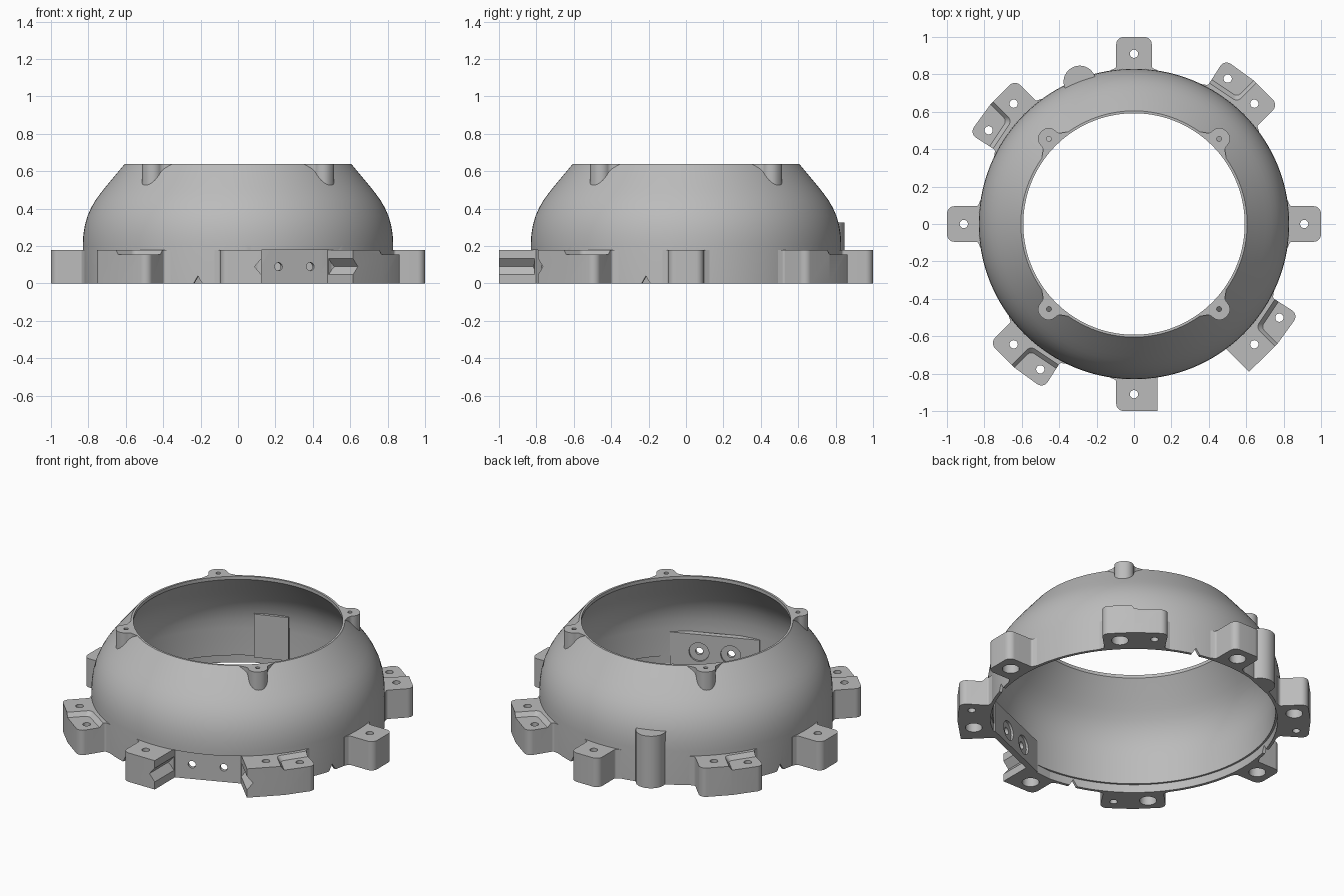
import bpy, bmesh, math
from mathutils import Matrix, Vector

if "Cube" in bpy.data.objects:
    bpy.data.objects.remove(bpy.data.objects["Cube"])

grey = bpy.data.materials.new("matte grey")
grey.use_nodes = True
grey.diffuse_color = (0.5, 0.5, 0.5, 1)
grey.node_tree.nodes["Principled BSDF"].inputs["Base Color"].default_value = (0.5, 0.5, 0.5, 1)


def finish(name, bm):
    bmesh.ops.recalc_face_normals(bm, faces=bm.faces)
    me = bpy.data.meshes.new(name)
    bm.to_mesh(me)
    bm.free()
    me.materials.append(grey)
    ob = bpy.data.objects.new(name, me)
    bpy.context.collection.objects.link(ob)
    return ob


def turn(az):
    return Matrix.Rotation(math.radians(az), 4, 'Z')


def rounded(points):
    """Outline of (u, v, radius) corners with exact arcs."""
    out = []
    for i, p in enumerate(points):
        c = Vector(p[:2])
        r = p[2] if len(p) > 2 else 0
        if not r:
            out.append(c)
            continue
        a = (Vector(points[i - 1][:2]) - c).normalized()
        b = (Vector(points[(i + 1) % len(points)][:2]) - c).normalized()
        half = a.angle(b) / 2
        reach, w = r / math.tan(half), math.sin(half)
        for k in range(9):
            t = k / 8
            wa, wc, wb = (1 - t) ** 2, 2 * t * (1 - t) * w, t * t
            out.append(c + (a * wa + b * wb) * reach / (wa + wc + wb))
    return out


def prism(name, points, z0, z1, az, lean=(0, 0)):
    """Outline in radial / tangential axes, raised from z0 to z1."""
    bm = bmesh.new()
    outline = rounded(points)
    low = [bm.verts.new((p.x, p.y, z0)) for p in outline]
    top = [bm.verts.new((p.x + lean[0], p.y + lean[1], z1)) for p in outline]
    n = len(outline)
    bm.faces.new(low)
    bm.faces.new(top)
    for i in range(n):
        j = (i + 1) % n
        bm.faces.new((low[i], low[j], top[j], top[i]))
    bmesh.ops.transform(bm, matrix=turn(az), verts=bm.verts)
    return finish(name, bm)


def rod(az, u, v, z, length, ru, rv, segs=32, radial=False):
    """Cutter rod: upright, or lying along the radial direction."""
    bm = bmesh.new()
    m = turn(az) @ Matrix.Translation((u, v, z))
    if radial:
        m = m @ Matrix.Rotation(math.pi / 2, 4, 'Y')
    m = m @ Matrix.Diagonal((ru, rv, length, 1))
    bmesh.ops.create_cone(bm, cap_ends=True, segments=segs, radius1=1, radius2=1, depth=1, matrix=m)
    return finish("cutter", bm)


def lathe(name, profile, steps=144):
    bm = bmesh.new()
    rings = [[bm.verts.new((r * math.cos(2 * math.pi * k / steps), r * math.sin(2 * math.pi * k / steps), z))
              for k in range(steps)] for r, z in profile]
    for i in range(len(rings)):
        a, b = rings[i - 1], rings[i]
        if profile[i - 1][0] == 0 and profile[i][0] == 0:
            continue
        for k in range(steps):
            j = (k + 1) % steps
            bm.faces.new((a[k], a[j], b[j], b[k]))
    bmesh.ops.remove_doubles(bm, verts=bm.verts, dist=1e-5)
    return finish(name, bm)


def carve(ob, cutters):
    """Subtract the cutters, bake the result and shade it."""
    for c in cutters:
        c.hide_render = True
        mod = ob.modifiers.new("cut", 'BOOLEAN')
        mod.operation, mod.solver, mod.object = 'DIFFERENCE', 'EXACT', c
    bpy.ops.object.select_all(action='DESELECT')
    bpy.context.view_layer.objects.active = ob
    ob.select_set(True)
    for mod in list(ob.modifiers):
        bpy.ops.object.modifier_apply(modifier=mod.name)
    for c in cutters:
        bpy.data.objects.remove(c)
    bpy.ops.object.shade_smooth_by_angle(angle=math.radians(30))


# Domed shell: bottom lip, upright wall, curved shoulder, open top
outer = [(0.605, 0.64), (0.655, 0.58), (0.705, 0.52), (0.735, 0.482), (0.762, 0.445), (0.785, 0.405),
         (0.805, 0.36), (0.819, 0.31), (0.827, 0.26), (0.83, 0.21), (0.83, 0)]
inner = [(0.812, 0), (0.812, 0.05), (0.8, 0.05), (0.8, 0.22), (0.796, 0.28), (0.786, 0.33), (0.769, 0.38),
         (0.743, 0.43), (0.71, 0.475), (0.675, 0.52), (0.592, 0.62), (0.592, 0.64)]
shell = lathe("domed_shell", outer + inner)
FLAT = 292.5
cuts = [rod(75 + 90 * k, 0.82, 0, 0, 0.1, 0.04, 0.024, 4, True) for k in range(4)]
cuts.append(prism("cutter", [(0.788, -0.3), (1, -0.3), (1, 0.3), (0.788, 0.3)], -0.1, 0.18, FLAT))
carve(shell, cuts)

# Flat clamp wall with two counterbored screw holes
plate = prism("flat_clamp_wall", [(0.752, -0.26), (0.788, -0.26), (0.788, 0.26), (0.752, 0.26)], 0, 0.2, FLAT)
cuts = []
for v in (-0.092, 0.092):
    cuts.append(rod(FLAT, 0.77, v, 0.09, 0.2, 0.022, 0.022, radial=True))
    cuts.append(rod(FLAT, 0.745, v, 0.09, 0.04, 0.058, 0.058, radial=True))
carve(plate, cuts)


def screw_cuts(az):
    return [rod(az, 0.91, 0, 0.1, 0.4, 0.022, 0.022), rod(az, 0.91, 0, 0, 0.24, 0.048, 0.048)]


def groove(az, v):
    return rod(az, 0.94, v, 0.09, 0.26, 0.043, 0.036, 4, True)


# Mounting tabs on the axes, and stepped double tabs between them
root_low = [(0.815, -0.125), (0.822, -0.125), (0.836, -0.095, 0.015)]
root_high = [(0.836, 0.095, 0.015), (0.822, 0.125), (0.815, 0.125)]
for k, side in enumerate(("left", "back", "right", "front")):
    az = 90 * k
    cuts = screw_cuts(az)
    if side == "front":
        end = [(1, 0.125), (0.795, 0.125)]
        cuts.append(groove(az, 0.125))
    else:
        end = [(1, 0.095, 0.04)] + root_high
    carve(prism(side + "_tab", root_low + [(1, -0.095, 0.04)] + end, 0, 0.18, az), cuts)

    az += 45
    cuts = screw_cuts(az)
    cuts.append(rod(az + 12.2, 0.925, 0, 0.1, 0.4, 0.022, 0.022))
    cuts.append(prism("cutter", [(0.82, 0.35), (0.872, 0.09, 0.03), (1.1, 0.09), (1.1, 0.35)],
                      0.155, 0.195, az, (-0.03, -0.03)))
    if side == "right":
        start = root_low + [(0.995, -0.095, 0.04)]
    else:
        start = root_low + [(0.995, -0.095, 0.04)]
    if side == "front":
        start = [(0.795, -0.124), (0.994, -0.124)]
        cuts.append(groove(az, -0.124))
    far = [(0.995, 0.09), (0.965, 0.28, 0.04), (0.805, 0.245, 0.015), (0.775, 0.285), (0.815, 0.08)]
    carve(prism(side + "_double_tab", start + far, 0, 0.18, az), cuts)

# Screw lugs around the top opening, trimmed to the hollow inside
half = [(0.598, 0.1), (0.63, 0.055, 0.035), (0.7, 0.055, 0.05)]
lug = [(u, -v, *r) for u, v, *r in half] + half[::-1] + [(0.585, 0.1), (0.585, -0.1)]
hollow = inner[3:-1] + [(0.592, 0.7), (0, 0.7), (0, 0.22)]
for k in range(4):
    az = 45 + 90 * k
    cuts = [lathe("cutter", hollow), rod(az, 0.643, 0, 0.62, 0.1, 0.013, 0.013)]
    carve(prism("top_lug_%d" % (k + 1), lug, 0.5, 0.64, az), cuts)

# Rounded rear post with its flat backing inside the wall
carve(prism("rear_post", [(0.805, -0.086), (0.9, -0.086, 0.085), (0.9, 0.086, 0.085), (0.805, 0.086)],
            0, 0.325, 110.9), [])
carve(prism("rear_post_backing", [(0.77, -0.1), (0.81, -0.1), (0.81, 0.1), (0.77, 0.1)],
            0.05, 0.32, 110.9), [])
